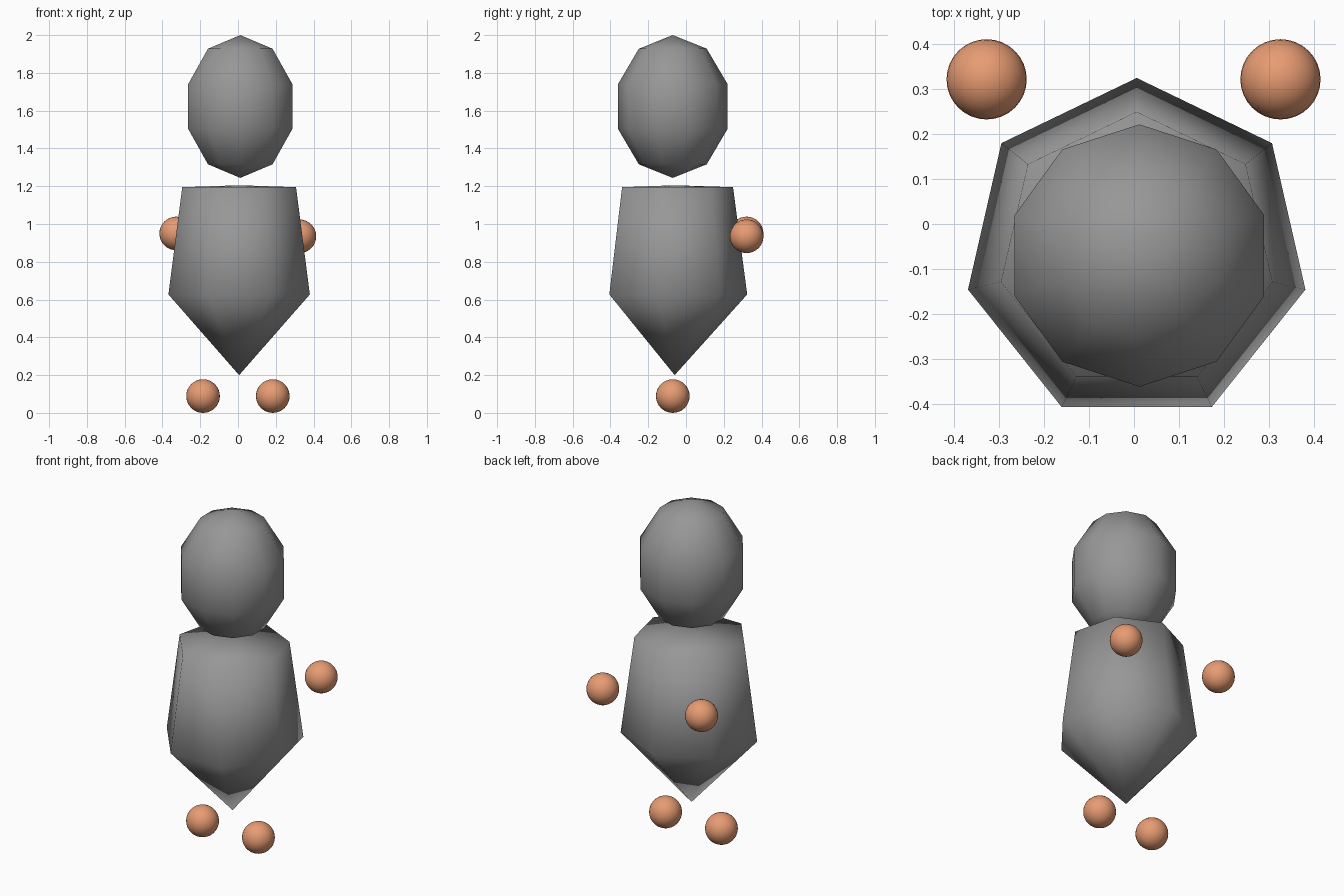
import bpy, bmesh
from math import sin, cos, pi, tau

if "Cube" in bpy.data.objects:
    bpy.data.objects.remove(bpy.data.objects["Cube"])


def material(name, colour):
    mat = bpy.data.materials.new(name)
    mat.diffuse_color = (*colour, 1)
    mat.use_nodes = True
    mat.node_tree.nodes["Principled BSDF"].inputs["Base Color"].default_value = mat.diffuse_color
    return mat


skin = material("skin", (0.8, 0.33, 0.17))
dark_grey = material("dark_grey", (0.31, 0.31, 0.31))


def revolve(name, centre, sides, top_z, rings, bottom_z):
    """Closed smooth low-poly form: top point, (radius, z) rings, bottom point.
    The first corner of every ring points along +y."""
    bm = bmesh.new()
    cx, cy = centre
    top = bm.verts.new((cx, cy, top_z))
    loops = [[bm.verts.new((cx + r * sin(tau * i / sides),
                            cy + r * cos(tau * i / sides), z))
              for i in range(sides)] for r, z in rings]
    bottom = bm.verts.new((cx, cy, bottom_z))
    for i in range(sides):
        j = (i + 1) % sides
        bm.faces.new((top, loops[0][i], loops[0][j]))
        for a, b in zip(loops, loops[1:]):
            bm.faces.new((a[i], b[i], b[j], a[j]))
        bm.faces.new((loops[-1][i], bottom, loops[-1][j]))
    bmesh.ops.recalc_face_normals(bm, faces=bm.faces)
    for f in bm.faces:
        f.smooth = True
    mesh = bpy.data.meshes.new(name)
    bm.to_mesh(mesh)
    bm.free()
    mesh.materials.append(dark_grey)
    obj = bpy.data.objects.new(name, mesh)
    bpy.context.collection.objects.link(obj)
    return obj


def ball(name, location):
    bpy.ops.mesh.primitive_uv_sphere_add(segments=32, ring_count=16,
                                         radius=0.089, location=location)
    obj = bpy.context.object
    obj.name = name
    bpy.ops.object.shade_smooth()
    obj.data.materials.append(skin)


# Head: ten-sided stretched ball with four rings
head_rings = [(0.306 * sin(k * pi / 5), 1.622 + 0.378 * cos(k * pi / 5))
              for k in range(1, 5)]
revolve("head", (0.012, -0.07), 10, 2.0, head_rings, 1.244)

# Torso: seven-sided taper ending in a point
revolve("torso", (0.006, -0.06), 7, 1.205, [(0.309, 1.195), (0.384, 0.627)], 0.2)

# Floating hands and feet
ball("left_hand", (-0.327, 0.321, 0.95))
ball("right_hand", (0.325, 0.321, 0.935))
ball("left_foot", (-0.185, -0.07, 0.089))
ball("right_foot", (0.184, -0.07, 0.089))
